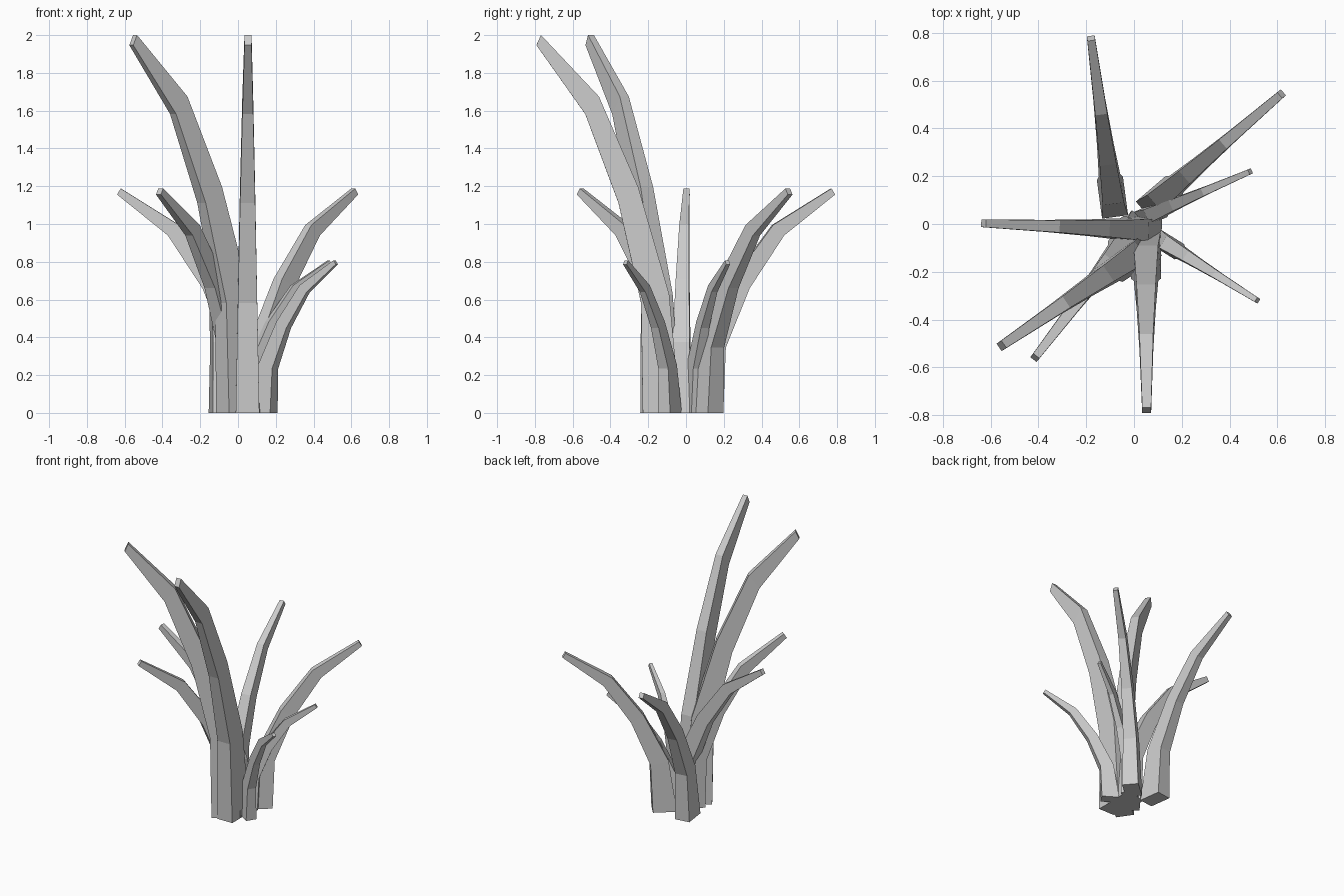
import bpy
import bmesh
from mathutils import Vector

if "Cube" in bpy.data.objects:
    bpy.data.objects.remove(bpy.data.objects["Cube"])

# Shared side profile: outward reach, height, thickness vector (inward, up), width factor
PROFILE = [
    (0.000, 0.000, 0.180, 0.000, 1.00),
    (0.052, 0.360, 0.135, 0.028, 0.82),
    (0.270, 0.685, 0.095, 0.050, 0.64),
    (0.565, 0.967, 0.066, 0.055, 0.46),
    (1.000, 1.172, 0.022, 0.032, 0.30),
]


def blade(name, base, tip, width, thick, height):
    """Four-sided tapering stalk that arcs outward from base to tip."""
    base, tip = Vector((*base, 0)), Vector((*tip, 0))
    out = (tip - base).normalized()
    side = Vector((-out.y, out.x, 0))
    reach = (tip - base).length
    bm = bmesh.new()
    rings = []
    for r, z, inward, rise, w in PROFILE:
        centre = base + out * (r * reach) + Vector((0, 0, z * height))
        half = (out * -inward * thick + Vector((0, 0, rise * height))) / 2
        across = side * (w * width / 2)
        rings.append([bm.verts.new(centre + half * a + across * b)
                      for a, b in ((-1, -1), (-1, 1), (1, 1), (1, -1))])
    for lo, hi in zip(rings, rings[1:]):
        for i in range(4):
            j = (i + 1) % 4
            bm.faces.new((lo[i], lo[j], hi[j], hi[i]))
    bm.faces.new(rings[0][::-1])
    bm.faces.new(rings[-1])
    bmesh.ops.recalc_face_normals(bm, faces=bm.faces[:])
    mesh = bpy.data.meshes.new(name)
    bm.to_mesh(mesh)
    bm.free()
    bpy.context.collection.objects.link(bpy.data.objects.new(name, mesh))


# Size classes: width, thickness factor, height factor
TALL = (0.125, 1.1, 1.684)
MEDIUM = (0.11, 0.9, 1.0)
SMALL = (0.075, 0.65, 0.68)

# Tall stalks at the front
blade("tall_stalk_front", (0.05, -0.13), (0.053, -0.78), *TALL)
blade("tall_stalk_left", (0.0, -0.135), (-0.555, -0.51), *TALL)
# Medium stalks around the clump
blade("medium_stalk_back", (-0.09, 0.11), (-0.18, 0.778), *MEDIUM)
blade("medium_stalk_back_right", (0.105, 0.105), (0.618, 0.545), *MEDIUM)
blade("medium_stalk_left", (0.035, -0.025), (-0.63, 0.003), *MEDIUM)
blade("medium_stalk_front_left", (-0.015, -0.04), (-0.415, -0.56), *MEDIUM)
# Small stalks on the right
blade("small_stalk_right", (0.07, 0.04), (0.487, 0.22), *SMALL)
blade("small_stalk_front_right", (0.14, -0.085), (0.517, -0.32), *SMALL)
